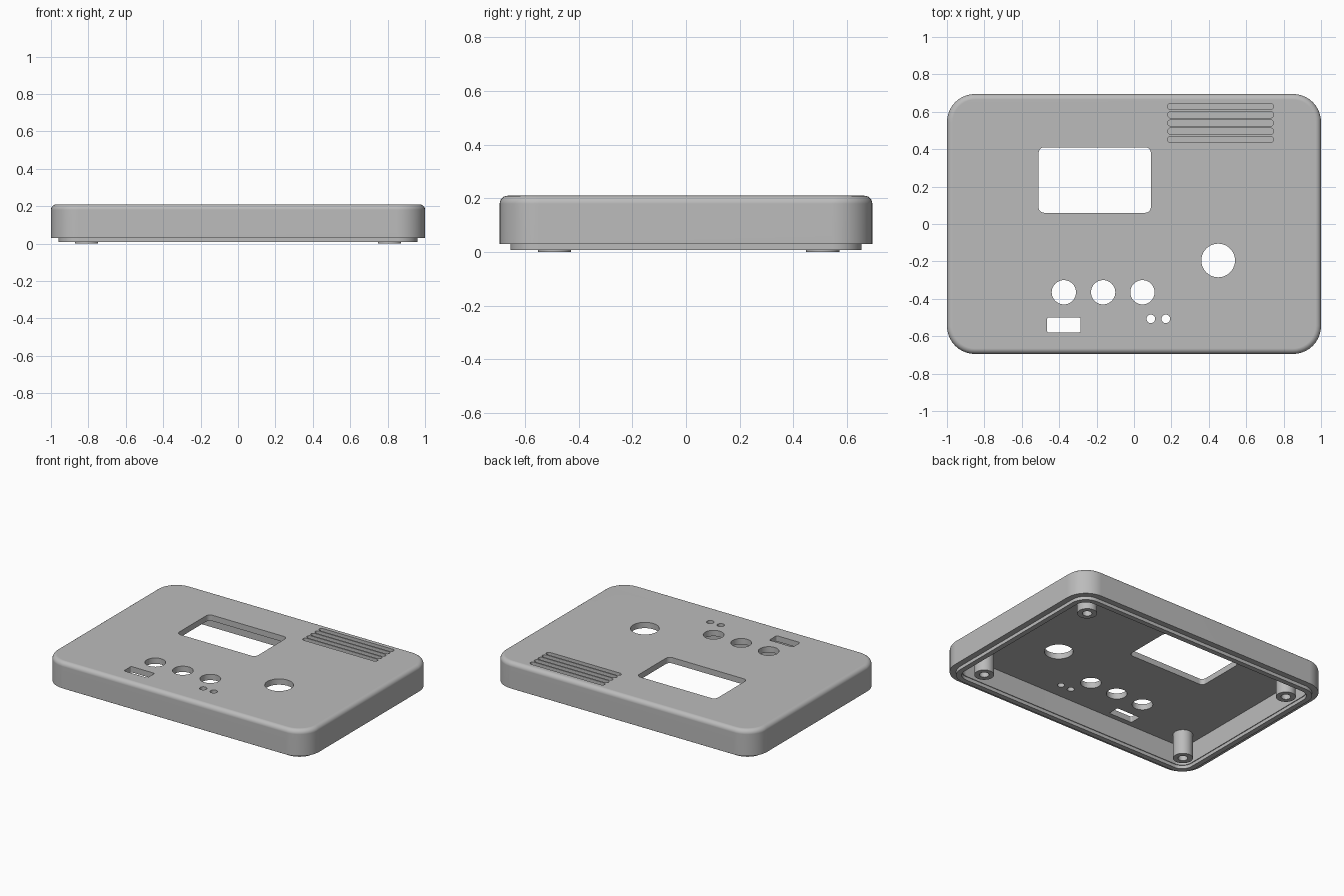
import bpy, bmesh, math

old = bpy.data.objects.get("Cube")
if old:
    bpy.data.objects.remove(old, do_unlink=True)

HALF_X, HALF_Y, CORNER = 1.0, 0.695, 0.15
TOP, CEILING, SEAM, LIP = 0.21, 0.17, 0.03, 0.007
FILLET = 0.03

grey = bpy.data.materials.new("case_grey")
grey.use_nodes = True
GREY = (0.5, 0.5, 0.5, 1)
grey.diffuse_color = GREY
grey.node_tree.nodes["Principled BSDF"].inputs["Base Color"].default_value = GREY


def outline(cx, cy, hx, hy, r, steps=10):
    """Counter-clockwise rounded rectangle; a circle when hx = hy = r."""
    pts = []
    for k, (sx, sy) in enumerate(((1, 1), (-1, 1), (-1, -1), (1, -1))):
        for i in range(steps + 1):
            a = (k + i / steps) * math.pi / 2
            pts.append((cx + sx * (hx - r) + r * math.cos(a),
                        cy + sy * (hy - r) + r * math.sin(a)))
    return pts


def loft(bm, rings):
    """Join (outline, height) rings into a closed solid."""
    loops = [[bm.verts.new((x, y, z)) for x, y in pts] for pts, z in rings]
    n = len(loops[0])
    for a, b in zip(loops, loops[1:]):
        for i in range(n):
            j = (i + 1) % n
            bm.faces.new((a[i], a[j], b[j], b[i]))
    bm.faces.new(loops[0][::-1])
    bm.faces.new(loops[-1])


def finish(name, bm):
    bmesh.ops.remove_doubles(bm, verts=bm.verts, dist=1e-5)
    bmesh.ops.recalc_face_normals(bm, faces=bm.faces)
    mesh = bpy.data.meshes.new(name)
    bm.to_mesh(mesh)
    bm.free()
    mesh.materials.append(grey)
    ob = bpy.data.objects.new(name, mesh)
    bpy.context.collection.objects.link(ob)
    return ob


def smooth(ob):
    bpy.ops.object.select_all(action='DESELECT')
    ob.select_set(True)
    bpy.context.view_layer.objects.active = ob
    bpy.ops.object.shade_smooth_by_angle(angle=math.radians(30))
    ob.modifiers.new("even_shading", 'WEIGHTED_NORMAL').keep_sharp = True


def inset(d):
    return outline(0, 0, HALF_X - d, HALF_Y - d, CORNER - d)


# Hollow shell: inside wall, locating lip, outside wall, rounded top edge
rings = [(inset(0.08), CEILING), (inset(0.08), SEAM), (inset(0.075), SEAM),
         (inset(0.075), LIP), (inset(0.04), LIP), (inset(0.04), SEAM),
         (inset(0), SEAM)]
for i in range(7):
    a = i / 6 * math.pi / 2
    rings.append((inset(FILLET * (1 - math.cos(a))),
                  TOP - FILLET + FILLET * math.sin(a)))
bm = bmesh.new()
loft(bm, rings)
case = finish("case_shell", bm)

# Openings through the top plate, then shallow vent grooves
openings = [(-0.21, 0.235, 0.30, 0.175, 0.03),    # display window
            (-0.375, -0.54, 0.09, 0.04, 0.01),    # switch slot
            (0.45, -0.195, 0.09, 0.09, 0.09)]     # knob hole
openings += [(x, -0.365, 0.065, 0.065, 0.065) for x in (-0.375, -0.165, 0.045)]
openings += [(x, -0.507, 0.023, 0.023, 0.023) for x in (0.09, 0.17)]
vents = [(0.463, 0.452 + 0.044 * i, 0.283, 0.017, 0.0169) for i in range(5)]

bm = bmesh.new()
for shapes, floor in ((openings, CEILING - 0.05), (vents, TOP - 0.02)):
    for s in shapes:
        loft(bm, [(outline(*s), floor), (outline(*s), TOP + 0.05)])
cutter = finish("opening_cutter", bm)
cutter.hide_render = True

cut = case.modifiers.new("openings", 'BOOLEAN')
cut.operation, cut.solver, cut.object = 'DIFFERENCE', 'EXACT', cutter
bpy.context.view_layer.objects.active = case
bpy.ops.object.modifier_apply(modifier=cut.name)
bpy.data.objects.remove(cutter, do_unlink=True)
smooth(case)

# Screw bosses with blind holes, standing down from the ceiling
for x, side in ((0.81, "left"), (-0.81, "right")):
    for y, end in ((-0.49, "front"), (0.51, "back")):
        wall, hole = (outline(x, y, r, r, r) for r in (0.062, 0.03))
        bm = bmesh.new()
        loft(bm, [(wall, CEILING + 0.005), (wall, 0), (hole, 0), (hole, 0.12)])
        smooth(finish(f"screw_boss_{end}_{side}", bm))
